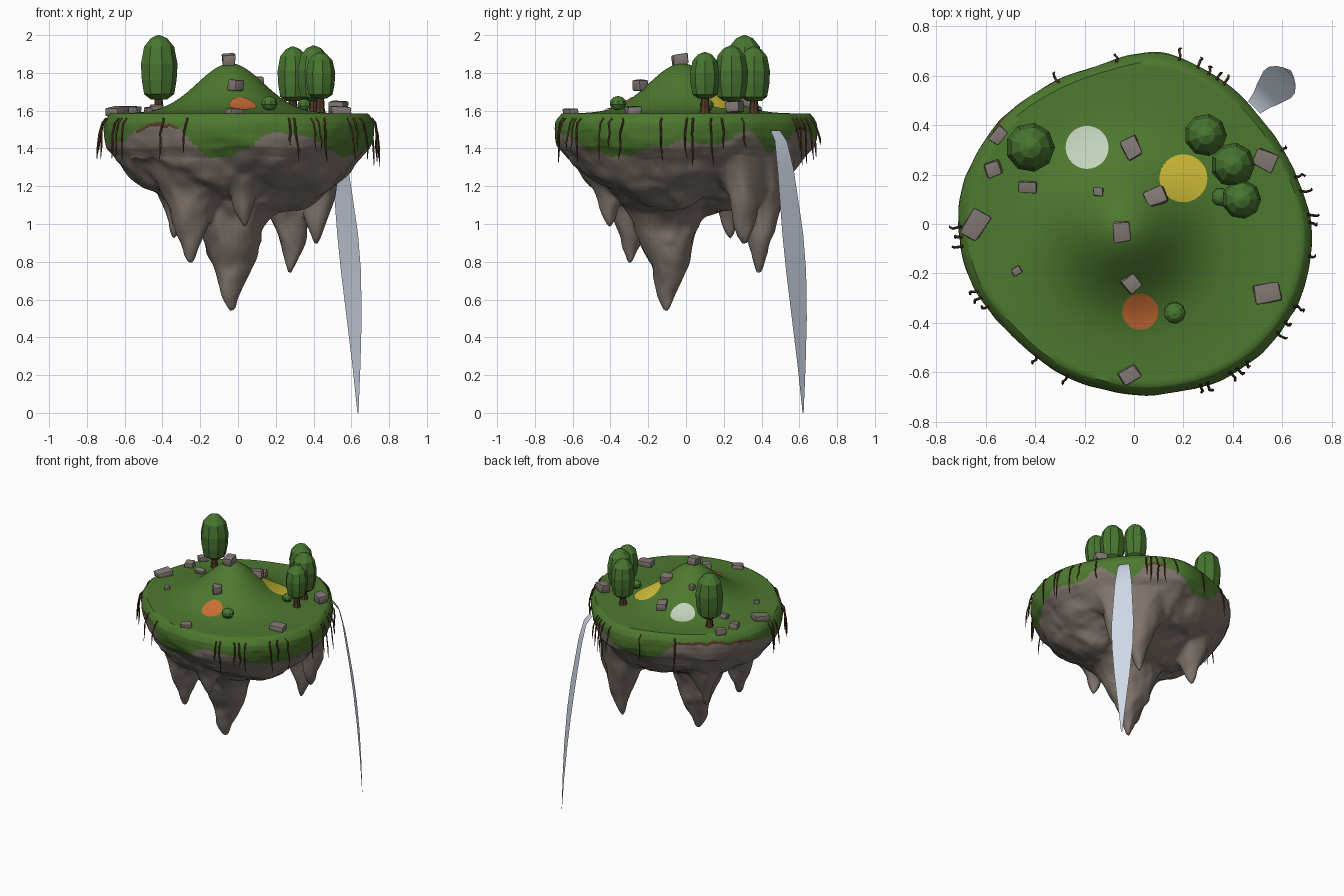
import bpy, bmesh, math, random
from mathutils import Vector, Matrix, noise

if "Cube" in bpy.data.objects:
    bpy.data.objects.remove(bpy.data.objects["Cube"])

random.seed(4)

def mat(name, rgb):
    m = bpy.data.materials.new(name)
    m.diffuse_color = (*rgb, 1)
    m.use_nodes = True
    m.node_tree.nodes["Principled BSDF"].inputs["Base Color"].default_value = m.diffuse_color
    return m

GRASS = mat("grass green", (0.075, 0.19, 0.028))
ROCK = mat("cliff rock", (0.22, 0.18, 0.155))
DIRT = mat("dirt brown", (0.12, 0.05, 0.025))
STONE = mat("loose stone", (0.23, 0.195, 0.18))
LEAF = mat("leaf green", (0.065, 0.18, 0.03))
BARK = mat("bark brown", (0.09, 0.04, 0.02))
WATER = mat("water", (0.68, 0.74, 0.86))
WHITE = mat("white flowers", (0.55, 0.65, 0.50))
YELLOW = mat("yellow flowers", (0.62, 0.50, 0.04))
ORANGE = mat("orange flowers", (0.60, 0.16, 0.035))

def add(name, bm, mats, smooth=None):
    me = bpy.data.meshes.new(name)
    bm.to_mesh(me)
    bm.free()
    ob = bpy.data.objects.new(name, me)
    bpy.context.collection.objects.link(ob)
    for m in mats:
        me.materials.append(m)
    if smooth:
        bpy.ops.object.select_all(action='DESELECT')
        ob.select_set(True)
        bpy.context.view_layer.objects.active = ob
        bpy.ops.object.shade_smooth_by_angle(angle=math.radians(smooth))
    return ob

def loop_value(table, deg):
    """Smooth periodic interpolation of evenly spaced values around the island."""
    n = len(table)
    f = (deg % 360) / 360 * n
    i, u = int(f) % n, f % 1
    a, b, c, d = (table[(i + k) % n] for k in (-1, 0, 1, 2))
    return b + 0.5 * u * (c - a + u * (2*a - 5*b + 4*c - d + u * (3*(b - c) + d - a)))

def lerp(points, x):
    for (a, va), (b, vb) in zip(points, points[1:]):
        if x <= b:
            return va + (vb - va) * (x - a) / (b - a)
    return points[-1][1]

OUTLINE = [.72, .682, .672, .683, .70, .662, .658, .682, .70, .71, .703, .672,
           .674, .681, .70, .722, .736, .735]
GRASS_EDGE = [1.44, 1.42, 1.49, 1.38, 1.51, 1.46, 1.38, 1.39, 1.53, 1.535, 1.53, 1.5,
              1.46, 1.42, 1.46, 1.53, 1.52, 1.36, 1.38, 1.47, 1.46, 1.39, 1.36, 1.40]
# hanging spikes: x, y, tip height, steepness
SPIKES = [(-.03, -.10, .50, 2.7), (-.25, -.28, .73, 2.9), (.27, .39, .66, 3.7),
          (.42, .31, .83, 3.2), (.03, -.42, .93, 3.0), (-.33, .24, .85, 3.3)]

def ground(x, y):
    d2 = (x + .04)**2 + (y + .02)**2
    return 1.585 + .265 * math.exp(-d2 / (2 * .175**2))

def underside(x, y, t):
    z = lerp([(0, 1.04), (.5, 1.12), (.7, 1.2), (.8, 1.26), (.9, 1.345)], t)
    fade = min(1, (.9 - t) * 6)
    z += fade * .06 * noise.noise(Vector((x * 4, y * 4, 2)))
    for sx, sy, tip, k in SPIKES:
        r = math.hypot(x - sx, y - sy)
        s = tip + k * math.sqrt(r * r + .022**2)
        h = max(0, .1 - abs(z - s)) / .1
        z = min(z, s) - h * h * .025 * fade
    return z

# island: grassy top, rounded rim and spiked underside in one skin
N = 192
RIM = [(0, .95), (.08, .975), (.2, .998), (.35, 1.0), (.55, .99), (.75, .965), (1, .9)]
rings = [("top", .95 * i / 30) for i in range(1, 31)]
rings += [("rim", i / 32) for i in range(1, 32)]
rings += [("under", .9 * (1 - i / 56)) for i in range(56)]
bm = bmesh.new()
grid = []
for kind, p in rings:
    row = []
    for j in range(N):
        a = 2 * math.pi * j / N
        R = loop_value(OUTLINE, math.degrees(a))
        t = lerp(RIM, p) if kind == "rim" else p
        x, y = R * t * math.cos(a), R * t * math.sin(a)
        if kind == "top":
            v = Vector((x, y, ground(x, y)))
        else:
            z = 1.585 - .24 * p if kind == "rim" else underside(x, y, t)
            v = Vector((x, y, z))
            amp = min(1, p * 1.5) * .02 if kind == "rim" else .028
            v += noise.noise_vector(v * 5) * amp + noise.noise_vector(v * 13) * amp * .4
        row.append(bm.verts.new(v))
    grid.append(row)
for A, B in zip(grid, grid[1:]):
    for j in range(N):
        k = (j + 1) % N
        bm.faces.new((A[j], B[j], B[k], A[k]))
bm.faces.new(grid[0])
bm.faces.new(grid[-1][::-1])
for f in bm.faces:
    c = f.calc_center_median()
    deg = math.degrees(math.atan2(c.y, c.x))
    base = loop_value(GRASS_EDGE, deg)
    edge = base + .02 * noise.noise(Vector((c.x * 14, c.y * 14, 0)))
    if c.z > edge:
        f.material_index = 0
    elif base > 1.5 and c.z > edge - .018:
        f.material_index = 2
    else:
        f.material_index = 1
bmesh.ops.recalc_face_normals(bm, faces=bm.faces)
add("island", bm, [GRASS, ROCK, DIRT], 50)

# flower patches draped on the ground
def patch(name, cx, cy, r, m):
    bm = bmesh.new()
    bmesh.ops.create_grid(bm, x_segments=1, y_segments=1, size=.001)
    bm.clear()
    rows = []
    for i in range(1, 9):
        row = []
        for j in range(32):
            a = 2 * math.pi * j / 32
            x, y = cx + r * i / 8 * math.cos(a), cy + r * i / 8 * math.sin(a)
            row.append(bm.verts.new((x, y, ground(x, y) + .006)))
        rows.append(row)
    bm.faces.new(rows[0])
    for A, B in zip(rows, rows[1:]):
        for j in range(32):
            k = (j + 1) % 32
            bm.faces.new((A[j], B[j], B[k], A[k]))
    add(name, bm, [m], 60)

patch("white_flower_patch", -.19, .31, .087, WHITE)
patch("yellow_flower_patch", .20, .185, .097, YELLOW)
patch("orange_flower_patch", .025, -.355, .073, ORANGE)

# lathe for foliage and trunks
def lathe(name, x, y, profile, sides, m):
    bm = bmesh.new()
    rows = [[bm.verts.new((x + r * math.cos(2 * math.pi * j / sides),
                           y + r * math.sin(2 * math.pi * j / sides), z))
             for j in range(sides)] for r, z in profile]
    for A, B in zip(rows, rows[1:]):
        for j in range(sides):
            k = (j + 1) % sides
            bm.faces.new((A[j], A[k], B[k], B[j]))
    bm.faces.new(rows[0][::-1])
    bm.faces.new(rows[-1])
    add(name, bm, [m])

CROWN = [(.45, 0), (.82, .08), (.95, .3), (1, .55), (.82, .82), (.45, .95), (.06, 1)]
for i, (x, y, r, z0, z1) in enumerate([(-.42, .31, .10, 1.66, 2.0), (.29, .36, .086, 1.65, 1.94),
                                       (.40, .24, .09, 1.65, 1.945), (.435, .10, .08, 1.665, 1.91)]):
    lathe(f"tree_crown_{i+1}", x, y, [(r * a, z0 + (z1 - z0) * b) for a, b in CROWN], 9, LEAF)
    lathe(f"tree_trunk_{i+1}", x, y, [(.034, 1.57), (.024, 1.61), (.02, z0 + .02)], 8, BARK)

# bushes
for i, (x, y, r) in enumerate([(.165, -.36, .045), (.35, .11, .038)]):
    z = ground(x, y) + r * .75
    prof = [(r * math.cos(q), z + r * .85 * math.sin(q))
            for q in (math.radians(d) for d in (-80, -45, -10, 25, 55, 85))]
    lathe(f"bush_{i+1}", x, y, prof, 9, LEAF)

# loose stones: x, y, width, depth, height, turn, lift
STONES = [(-.05, -.03, .065, .08, .055, 5, .022), (-.01, -.24, .06, .065, .06, 40, .03),
          (.09, .11, .085, .07, .06, 25, .01), (-.145, .13, .04, .035, .035, 0, .01),
          (-.01, .31, .065, .09, .05, 25, .015), (-.43, .15, .07, .045, .035, -5, .012),
          (-.57, .22, .065, .06, .045, 20, .015), (-.55, .36, .05, .07, .04, -40, .015),
          (-.64, 0, .08, .11, .045, -30, .012), (-.475, -.19, .038, .032, .03, 30, .01),
          (.54, -.28, .115, .075, .05, 10, .012), (.53, .26, .085, .075, .06, -25, .035),
          (-.02, -.61, .08, .06, .04, 30, .005)]
for i, (x, y, w, d, h, turn, lift) in enumerate(STONES):
    bm = bmesh.new()
    bmesh.ops.create_cube(bm, size=1)
    for v in bm.verts:
        v.co += Vector([random.uniform(-.07, .07) for _ in range(3)])
    bmesh.ops.bevel(bm, geom=bm.edges[:], offset=.14, segments=2, profile=.6, affect='EDGES')
    bmesh.ops.transform(bm, verts=bm.verts, matrix=(
        Matrix.Translation((x, y, ground(x, y) + lift)) @ Matrix.Rotation(math.radians(turn), 4, 'Z')
        @ Matrix.Rotation(random.uniform(-.2, .2), 4, 'X') @ Matrix.Diagonal((w, d, h, 1))))
    add(f"stone_{i+1}", bm, [STONE], 40)

# waterfall ribbon: distance out, height, half width
FALL = [(.472, 1.495, .035), (.502, 1.44, .045), (.526, 1.3, .06), (.543, 1.15, .068), (.565, .95, .078),
        (.583, .75, .075), (.6, .5, .056), (.612, .25, .03), (.62, 0, .004)]
bm = bmesh.new()
rows = []
for c, z, hw in FALL:
    o = hw * .707
    rows.append([bm.verts.new((c + .015 - s * o, c + s * o, z)) for s in (-1, 0, 1)])
for A, B in zip(rows, rows[1:]):
    for j in (0, 1):
        bm.faces.new((A[j], A[j + 1], B[j + 1], B[j]))
add("waterfall", bm, [WATER], 60)

# roots hanging around the rim
cu = bpy.data.curves.new("roots", 'CURVE')
cu.dimensions = '3D'
cu.bevel_depth = .0045
cu.bevel_resolution = 0
for deg in (0, 3, 11, 16, 27, 57, 60, 64, 68, 75, 96, 118, 181, 184, 187, 203, 206, 209, 234, 246,
            292, 295, 303, 306, 309, 323, 327, 333, 350):
    a = math.radians(deg)
    R = loop_value(OUTLINE, deg)
    end = 1.55 - random.uniform(.13, .25)
    out = random.uniform(.008, .035)
    sp = cu.splines.new('POLY')
    path = [(-.012, 1.56), (.008, 1.535), (.008 + out * .5, 1.48), (out, (1.48 + end) / 2), (out + .004, end)]
    sp.points.add(len(path) - 1)
    for p, (dr, z) in zip(sp.points, path):
        b = a + random.uniform(-.01, .01)
        p.co = ((R + dr) * math.cos(b), (R + dr) * math.sin(b), z, 1)
        p.radius = 1.2 if z > end else .3
roots = bpy.data.objects.new("hanging_roots", cu)
bpy.context.collection.objects.link(roots)
cu.materials.append(BARK)
bpy.ops.object.select_all(action='DESELECT')
roots.select_set(True)
bpy.context.view_layer.objects.active = roots
bpy.ops.object.convert(target='MESH')
